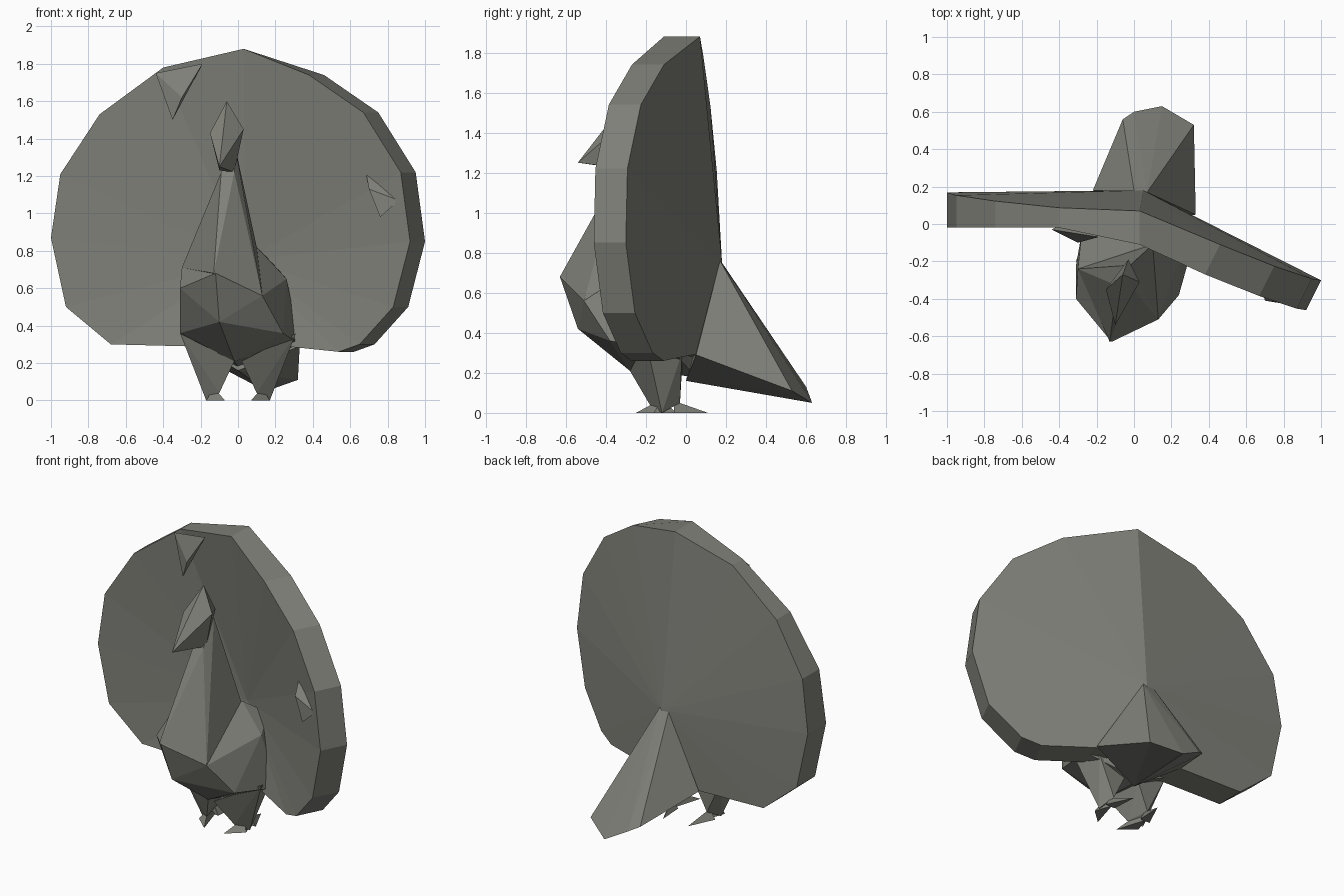
import bpy, bmesh

mat = bpy.data.materials.new("dark_stone")
mat.diffuse_color = (0.22, 0.22, 0.195, 1)


def finish(name, bm):
    bmesh.ops.recalc_face_normals(bm, faces=bm.faces)
    me = bpy.data.meshes.new(name)
    bm.to_mesh(me)
    bm.free()
    me.materials.append(mat)
    ob = bpy.data.objects.new(name, me)
    bpy.context.collection.objects.link(ob)
    return ob


def hull(name, pts):
    """Faceted low-poly solid around a few corner points."""
    bm = bmesh.new()
    for p in pts:
        bm.verts.new(p)
    res = bmesh.ops.convex_hull(bm, input=bm.verts)
    inside = [v for v in res["geom_interior"] if isinstance(v, bmesh.types.BMVert)]
    bmesh.ops.delete(bm, geom=inside, context='VERTS')
    return finish(name, bm)


# Fanned tail: rim outline (x, z), folded forward on the right half
def back_y(x, z):
    lean = 0.1 * max(0, (z - 0.75) / 1.13) ** 2
    fold = 0.47 * max(0, (x - 0.05) / 0.95)
    return 0.17 - lean - fold


rim = [(0.03, 1.88), (0.46, 1.74), (0.75, 1.54), (0.95, 1.22), (1.0, 0.85),
       (0.91, 0.5), (0.73, 0.3), (0.62, 0.26), (0.33, 0.29), (0.05, 0.28),
       (-0.29, 0.29), (-0.68, 0.3), (-0.92, 0.5), (-1.0, 0.87),
       (-0.95, 1.21), (-0.74, 1.53), (-0.4, 1.78)]
bm = bmesh.new()
back, front = [], []
for x, z in rim:
    y = back_y(x, z)
    back.append(bm.verts.new((x, y, z)))
    if x > 0.1:
        front.append(bm.verts.new((x - 0.08, y - 0.16, z)))
    else:
        front.append(bm.verts.new((x, -0.11 if z > 1.85 else -0.02, z)))
hub_b = bm.verts.new((0.05, 0.18, 0.75))
hub_f = bm.verts.new((0.04, 0.04, 0.75))
for i in range(len(rim)):
    j = (i + 1) % len(rim)
    bm.faces.new((back[i], back[j], hub_b))
    bm.faces.new((front[j], front[i], hub_f))
    bm.faces.new((back[j], back[i], front[i], front[j]))
finish("tail_fan", bm)

# Loose feathers standing off the fan
hull("left_feather", [(-0.44, -0.03, 1.75), (-0.19, -0.07, 1.8), (-0.35, -0.07, 1.5),
                      (-0.30, -0.1, 1.62), (-0.34, 0.03, 1.65)])
hull("right_feather", [(0.68, -0.33, 1.24), (0.86, -0.43, 1.07), (0.76, -0.42, 0.98),
                       (0.70, -0.41, 1.13), (0.76, -0.3, 1.1)])

# Rear train sloping down behind the fan
hull("rear_train", [(0.07, 0.17, 0.76), (0.0, 0.18, 0.75), (-0.06, 0.56, 0.16),
                    (0.0, 0.6, 0.13), (0.15, 0.63, 0.05), (0.32, 0.53, 0.11),
                    (-0.22, 0.18, 0.29), (0.33, 0.05, 0.29), (0.0, 0.0, 0.16)])

# Body
hull("body", [(-0.12, -0.63, 0.68), (-0.31, -0.4, 0.6), (0.13, -0.51, 0.56),
              (-0.1, -0.54, 0.42), (-0.31, -0.22, 0.36), (-0.02, -0.28, 0.21),
              (0.24, -0.38, 0.36), (0.33, -0.06, 0.3), (0.26, -0.13, 0.65),
              (0.1, -0.1, 0.82), (-0.3, -0.24, 0.71), (-0.28, -0.05, 0.7),
              (-0.22, 0.02, 0.29), (0.0, 0.05, 0.18), (0.2, 0.03, 0.72)])

# Neck
hull("neck", [(-0.09, -0.33, 1.22), (-0.02, -0.33, 1.22), (-0.02, -0.22, 1.38),
              (-0.13, -0.63, 0.68), (-0.3, -0.24, 0.71), (0.13, -0.51, 0.56),
              (0.1, -0.11, 0.82)])

# Head with crest and beak
hull("head", [(-0.06, -0.27, 1.6), (0.03, -0.31, 1.45), (-0.15, -0.35, 1.43),
              (-0.03, -0.19, 1.42), (-0.1, -0.54, 1.25), (-0.1, -0.4, 1.23),
              (-0.02, -0.3, 1.22)])

# Legs and feet
for side, s in (("left", -1), ("right", 1)):
    c = 0.13 * s
    hull(side + "_leg", [(0.31 * s, -0.2, 0.36), (0.02 * s, -0.28, 0.21),
                         (0.05 * s, -0.02, 0.22), (0.25 * s, -0.02, 0.3),
                         (0.17 * s, -0.12, 0.0), (c - 0.03 * s, -0.18, 0.04),
                         (c, -0.03, 0.05)])
    hull(side + "_front_toes", [(c, -0.12, 0.07), (0.07 * s, -0.25, 0.0),
                                (0.17 * s, -0.16, 0.0), (c, -0.05, 0.0)])
    hull(side + "_back_toe", [(c, -0.06, 0.06), (0.09 * s, 0.11, 0.0),
                              (0.17 * s, -0.06, 0.0), (0.1 * s, -0.06, 0.0)])
